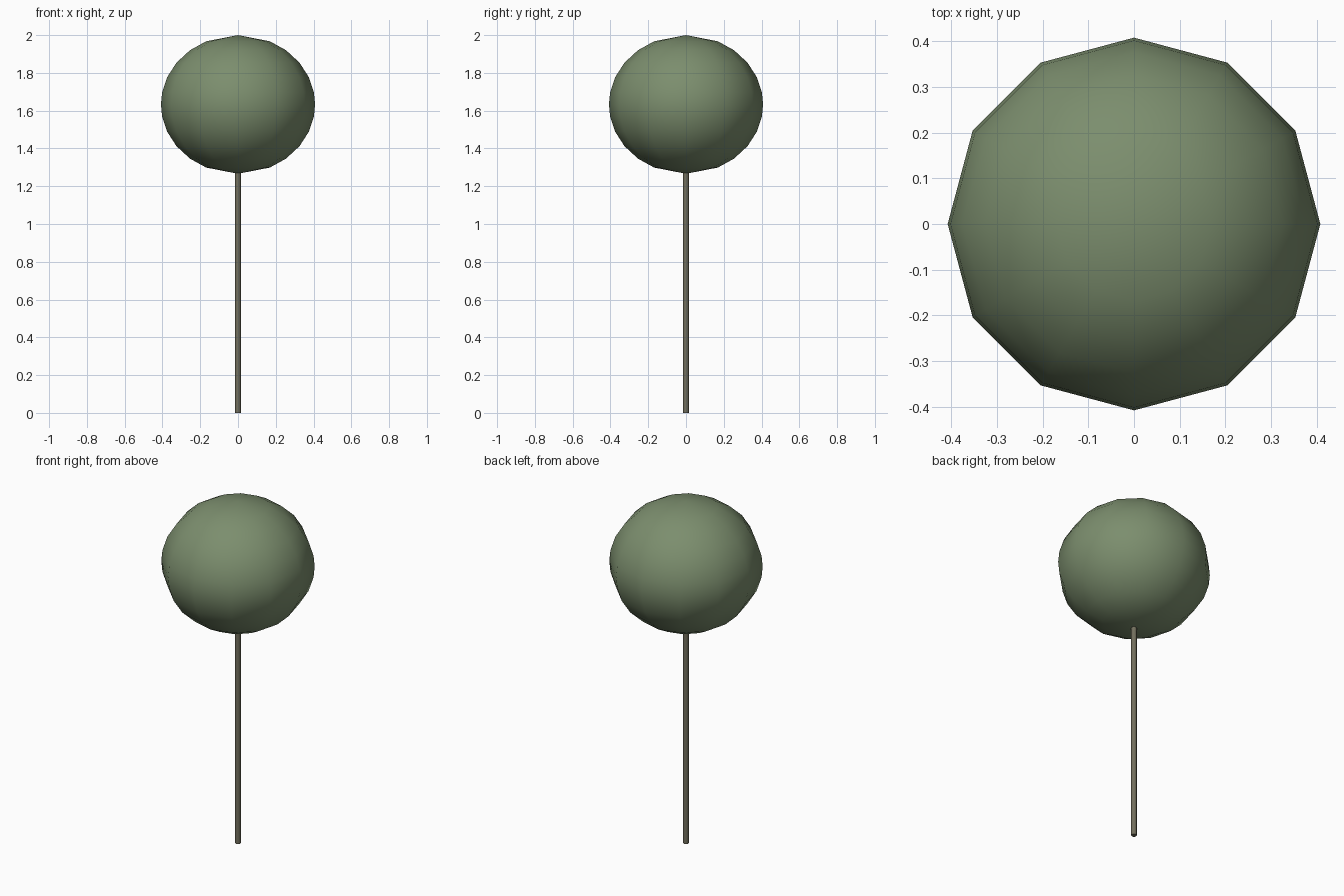
import bpy
import bmesh
from math import sin, cos, radians, pi

if "Cube" in bpy.data.objects:
    bpy.data.objects.remove(bpy.data.objects["Cube"])


def material(name, color):
    m = bpy.data.materials.new(name)
    m.diffuse_color = (*color, 1)
    m.use_nodes = True
    m.node_tree.nodes["Principled BSDF"].inputs["Base Color"].default_value = m.diffuse_color
    return m


def lathe(name, profile, sides, mat, smooth_angle):
    # Spin a (radius, z) profile around the z axis
    bm = bmesh.new()
    verts = [bm.verts.new((r, 0, z)) for r, z in profile]
    edges = [bm.edges.new(pair) for pair in zip(verts, verts[1:])]
    bmesh.ops.spin(bm, geom=verts + edges, cent=(0, 0, 0), axis=(0, 0, 1),
                   angle=2 * pi, steps=sides, use_duplicate=False)
    bmesh.ops.remove_doubles(bm, verts=bm.verts, dist=0.0005)
    bmesh.ops.recalc_face_normals(bm, faces=bm.faces)
    mesh = bpy.data.meshes.new(name)
    bm.to_mesh(mesh)
    bm.free()
    mesh.materials.append(mat)
    obj = bpy.data.objects.new(name, mesh)
    bpy.context.collection.objects.link(obj)
    bpy.ops.object.select_all(action='DESELECT')
    obj.select_set(True)
    bpy.context.view_layer.objects.active = obj
    bpy.ops.object.shade_smooth_by_angle(angle=radians(smooth_angle))
    return obj


# Foliage: twelve-sided, slightly flattened ball
half = [0, 24.4, 38.5, 53, 67, 80]
angles = half + [90] + [180 - a for a in reversed(half)]
ball = [(0.408 * sin(radians(a)), 1.633 + 0.367 * cos(radians(a))) for a in angles]
lathe("foliage_ball", ball, 12, material("leaf_green", (0.20, 0.27, 0.155)), 60)

# Trunk: thin straight pole with closed ends
pole = [(0, 0), (0.015, 0), (0.015, 1.28), (0, 1.28)]
lathe("trunk", pole, 12, material("bark", (0.17, 0.16, 0.11)), 40)
